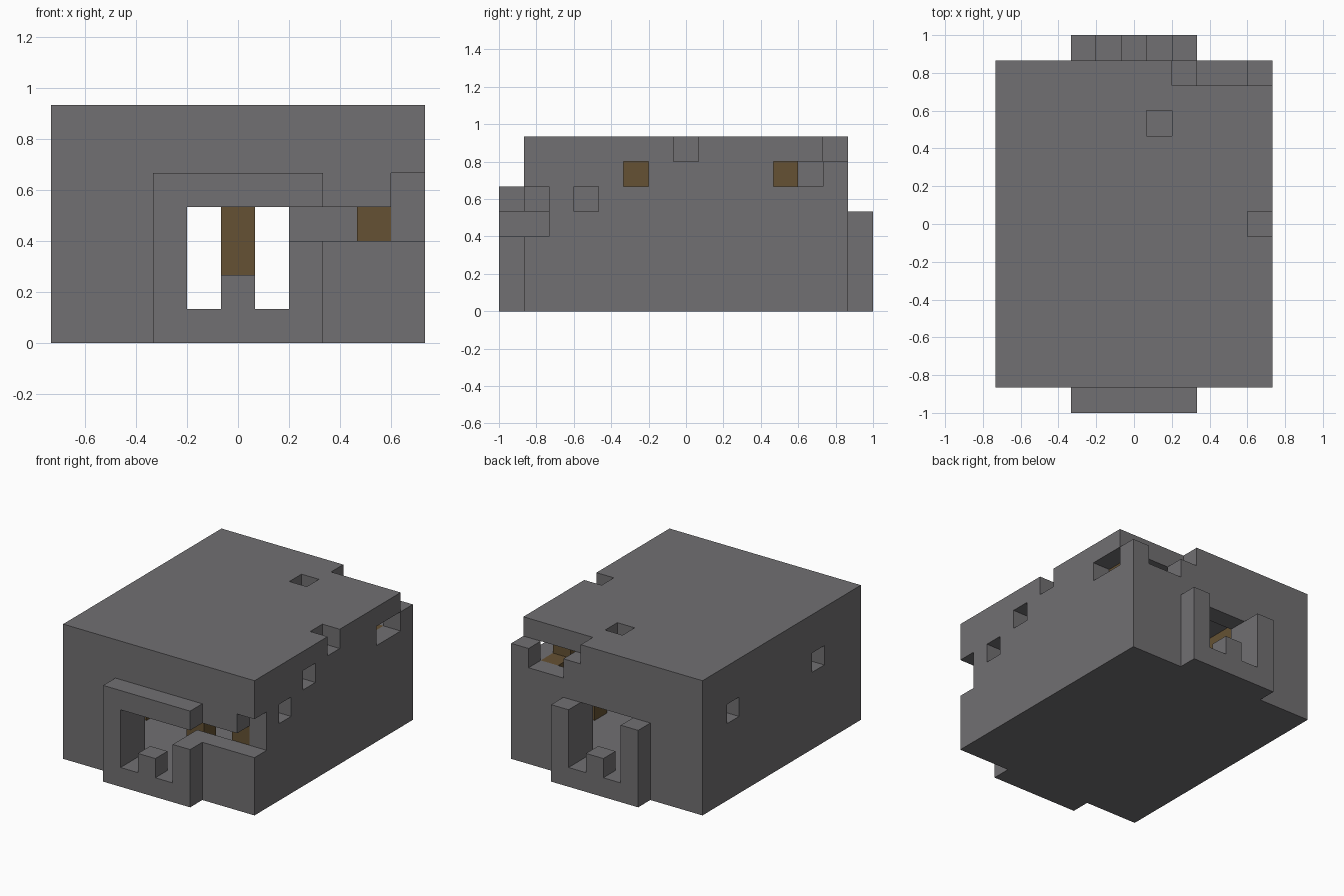
import bpy, bmesh
from mathutils import Vector
from itertools import product

if "Cube" in bpy.data.objects:
    bpy.data.objects.remove(bpy.data.objects["Cube"], do_unlink=True)

UNIT = 2 / 15                      # edge of one building block
ORIGIN = Vector((-5.5, -7.5, 0))   # grid corner, in blocks


def material(name, color):
    mat = bpy.data.materials.new(name)
    mat.use_nodes = True
    mat.diffuse_color = color
    bsdf = next(n for n in mat.node_tree.nodes if n.type == 'BSDF_PRINCIPLED')
    bsdf.inputs["Base Color"].default_value = color
    bsdf.inputs["Roughness"].default_value = 0.9
    return mat


def box(x, y, z):
    """Blocks in inclusive ranges; a plain number is a single layer."""
    spans = [(r, r) if isinstance(r, int) else r for r in (x, y, z)]
    return set(product(*(range(a, b + 1) for a, b in spans)))


def build(name, blocks, mat):
    """Skin a set of blocks, keeping only the faces open to the air."""
    bm = bmesh.new()
    for cell in sorted(blocks):
        for axis, side in product(range(3), (0, 1)):
            step = [0, 0, 0]
            step[axis] = 2 * side - 1
            if tuple(c + s for c, s in zip(cell, step)) in blocks:
                continue
            u, v = (axis + 1) % 3, (axis + 2) % 3
            ring = []
            for a, b in ((0, 0), (1, 0), (1, 1), (0, 1)):
                p = Vector(cell)
                p[axis] += side
                p[u] += a
                p[v] += b
                ring.append(bm.verts.new((p + ORIGIN) * UNIT))
            bm.faces.new(ring if side else ring[::-1])
    bmesh.ops.remove_doubles(bm, verts=bm.verts, dist=UNIT / 100)
    mesh = bpy.data.meshes.new(name)
    bm.to_mesh(mesh)
    bm.free()
    mesh.materials.append(mat)
    obj = bpy.data.objects.new(name, mesh)
    bpy.context.collection.objects.link(obj)
    return obj


stone = material("grey stone", (0.165, 0.16, 0.168, 1))
wood = material("brown wood", (0.13, 0.083, 0.033, 1))

# Hollow hall with a doorway at each end
hall = box((0, 10), (1, 13), (0, 6)) - box((1, 9), (2, 12), (1, 5))
hall -= box((4, 6), (1, 13), (1, 3))
# Broken front corner
hall -= box((7, 10), 1, 3) | box(10, 1, 4)
# Broken back corner
hall -= box((7, 10), 13, 6) | box((8, 9), 13, 5) | box(10, (11, 12), 5)
# Single blocks missing from the roof and side walls
hall -= box(6, 11, 6) | box(10, 7, 6)
hall -= box(10, 3, 4) | box(10, 5, 5) | box(0, 4, 4) | box(0, 11, 4)
build("hall", hall, stone)

# Porches: a frame round the doorway and a low post in the middle
for name, y, top in (("front_porch", 0, 4), ("back_porch", 14, 3)):
    porch = box((3, 7), y, (0, top)) - box((4, 6), y, (1, 3))
    porch |= box(5, y, 1)
    if y == 0:
        porch -= box(7, y, 3)
    build(name, porch, stone)

# Timber posts and long beams against both side walls
for side, x in (("right", 1), ("left", 9)):
    timber = box(x, (3, 11), 5)
    for y in (2, 5, 9, 12):
        timber |= box(x, y, (1, 4))
    build(side + "_timber_frame", timber, wood)

# Free-standing pillars on the centre line
for name, y in (("front_pillar", 4), ("back_pillar", 10)):
    build(name, box(5, y, (1, 5)), wood)
